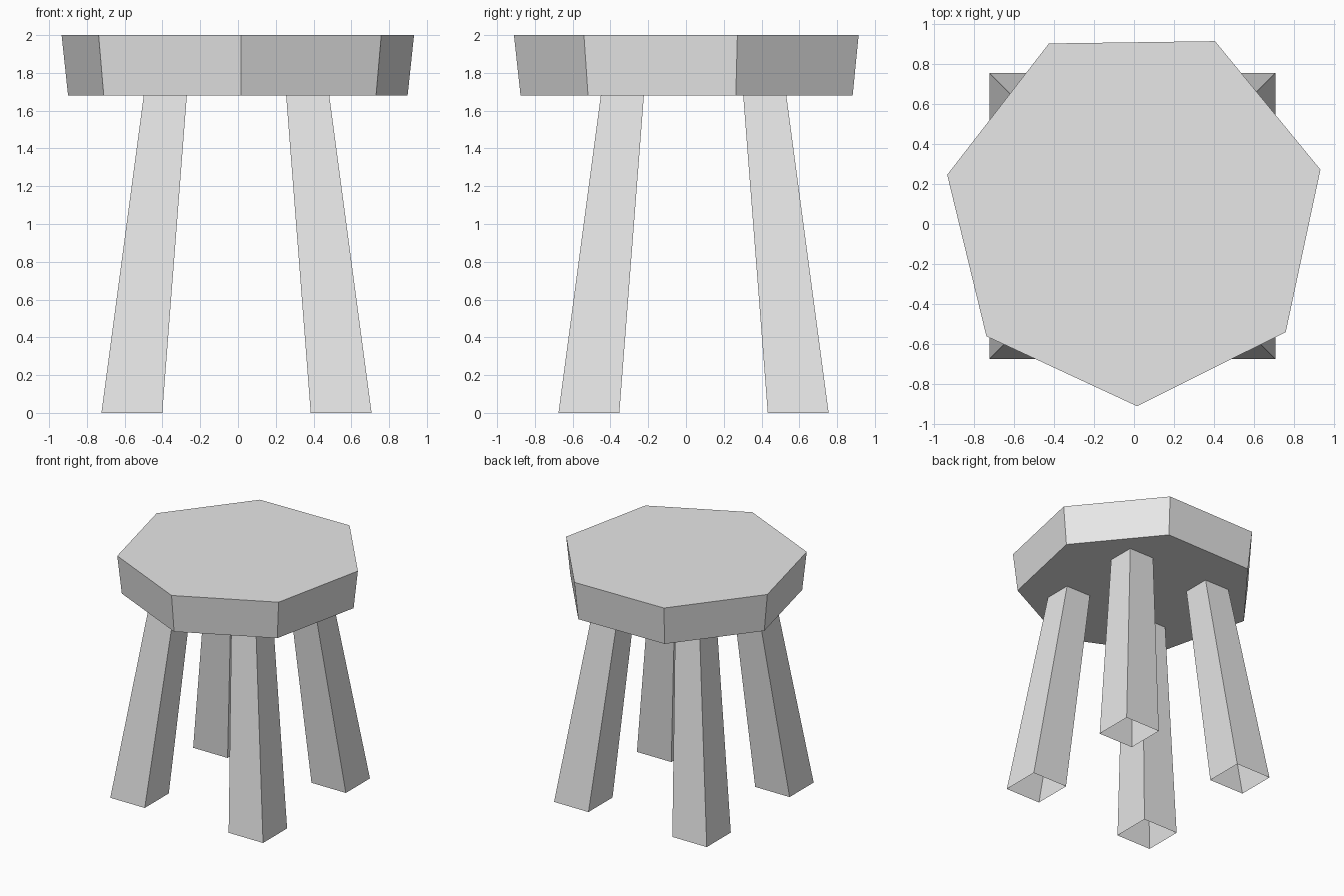
import bpy, bmesh, math
from mathutils import Vector

cube = bpy.data.objects.get("Cube")
if cube:
    bpy.data.objects.remove(cube, do_unlink=True)

grey = bpy.data.materials.new("plain_grey")
grey.use_nodes = True
colour = (0.8, 0.8, 0.8, 1)
grey.diffuse_color = colour
grey.node_tree.nodes["Principled BSDF"].inputs["Base Color"].default_value = colour

SEAT_BOTTOM, SEAT_TOP = 1.68, 2.0


def ring(centre, radius, sides, start, z):
    """Corners of a regular polygon, counter-clockwise from above."""
    angles = [start + i * math.tau / sides for i in range(sides)]
    return [Vector((centre[0] + radius * math.cos(a),
                    centre[1] + radius * math.sin(a), z)) for a in angles]


def loft(name, lower, upper, capped):
    """Join two matching rings with flat sides, optionally closing both ends."""
    bm = bmesh.new()
    low = [bm.verts.new(p) for p in lower]
    top = [bm.verts.new(p) for p in upper]
    n = len(low)
    for i in range(n):
        j = (i + 1) % n
        bm.faces.new((low[i], low[j], top[j], top[i]))
    if capped:
        bm.faces.new(top)
        bm.faces.new(low[::-1])
    mesh = bpy.data.meshes.new(name)
    bm.to_mesh(mesh)
    bm.free()
    mesh.materials.append(grey)
    obj = bpy.data.objects.new(name, mesh)
    bpy.context.collection.objects.link(obj)
    return obj


# Seven-sided seat, slightly narrower underneath
seat_centre, turn = (0.002, 0.046), math.radians(-89.2)
loft("seat",
     ring(seat_centre, 0.922, 7, turn, SEAT_BOTTOM),
     ring(seat_centre, 0.957, 7, turn, SEAT_TOP), True)

# Four splayed, tapered square legs, hollow and open at the foot
for depth, sy in (("front", -1), ("back", 1)):
    for side, sx in (("right", -1), ("left", 1)):
        def square(offset, half, z):
            centre = (-0.008 + sx * offset, 0.04 + sy * offset)
            return ring(centre, half * math.sqrt(2), 4, math.pi / 4, z)
        loft(f"{depth}_{side}_leg",
             square(0.554, 0.161, 0), square(0.377, 0.114, SEAT_BOTTOM), False)
